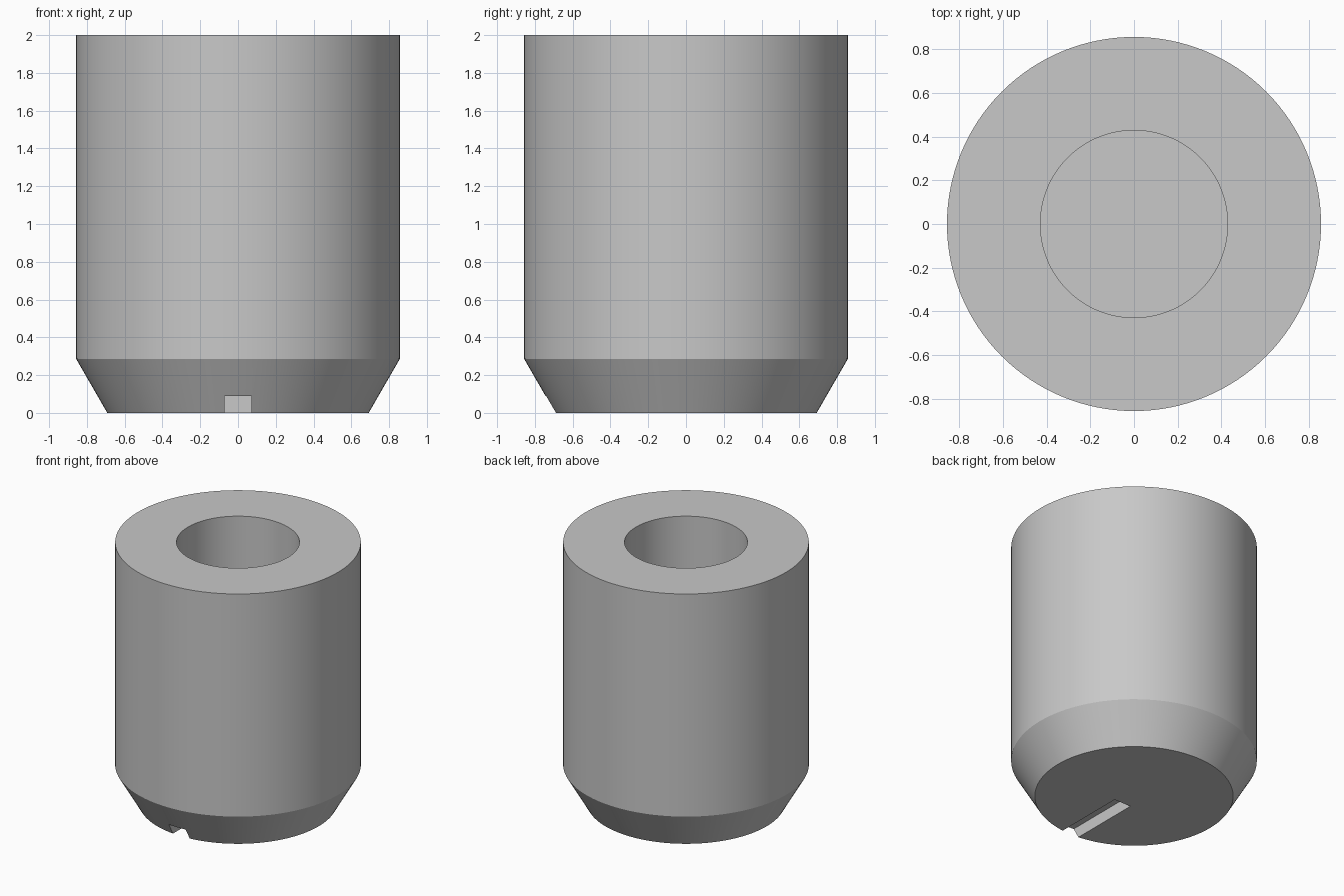
import bpy
import bmesh
import math

if "Cube" in bpy.data.objects:
    bpy.data.objects.remove(bpy.data.objects["Cube"])

SEGMENTS = 128

grey = bpy.data.materials.new("plain grey")
grey.diffuse_color = (0.58, 0.58, 0.58, 1)
grey.use_nodes = True
grey.node_tree.nodes["Principled BSDF"].inputs["Base Color"].default_value = grey.diffuse_color


def lathe(name, profile):
    """Revolve (radius, z) points around z; both ends lie on the axis."""
    bm = bmesh.new()
    rings = []
    for r, z in profile:
        rings.append([bm.verts.new((r * math.cos(2 * math.pi * i / SEGMENTS),
                                    r * math.sin(2 * math.pi * i / SEGMENTS), z))
                      for i in range(SEGMENTS)])
    for low, high in zip(rings, rings[1:]):
        for i in range(SEGMENTS):
            j = (i + 1) % SEGMENTS
            bm.faces.new((low[i], low[j], high[j], high[i]))
    # flat discs closing the underside and the bore floor
    bm.faces.new(rings[0][::-1])
    bm.faces.new(rings[-1])
    bmesh.ops.recalc_face_normals(bm, faces=bm.faces)
    mesh = bpy.data.meshes.new(name)
    bm.to_mesh(mesh)
    bm.free()
    obj = bpy.data.objects.new(name, mesh)
    bpy.context.collection.objects.link(obj)
    mesh.materials.append(grey)
    return obj


# cylinder with a tapered foot and a blind bore from the top
body = lathe("bored_cylinder", [
    (0.692, 0), (0.857, 0.286), (0.857, 2), (0.429, 2), (0.429, 0.286)])

# radial slot in the underside, open at the front
bpy.ops.mesh.primitive_cube_add(size=1, location=(0, -0.5625, 0))
cutter = bpy.context.object
cutter.name = "slot_cutter"
cutter.scale = (0.143, 0.875, 0.178)
cutter.hide_render = True
cutter.data.materials.append(grey)

cut = body.modifiers.new("slot", 'BOOLEAN')
cut.operation = 'DIFFERENCE'
cut.solver = 'EXACT'
cut.object = cutter
bpy.ops.object.select_all(action='DESELECT')
body.select_set(True)
bpy.context.view_layer.objects.active = body
bpy.ops.object.modifier_apply(modifier=cut.name)
bpy.data.objects.remove(cutter)

# smooth walls, sharp rims
bpy.ops.object.shade_smooth_by_angle(angle=math.radians(20))
